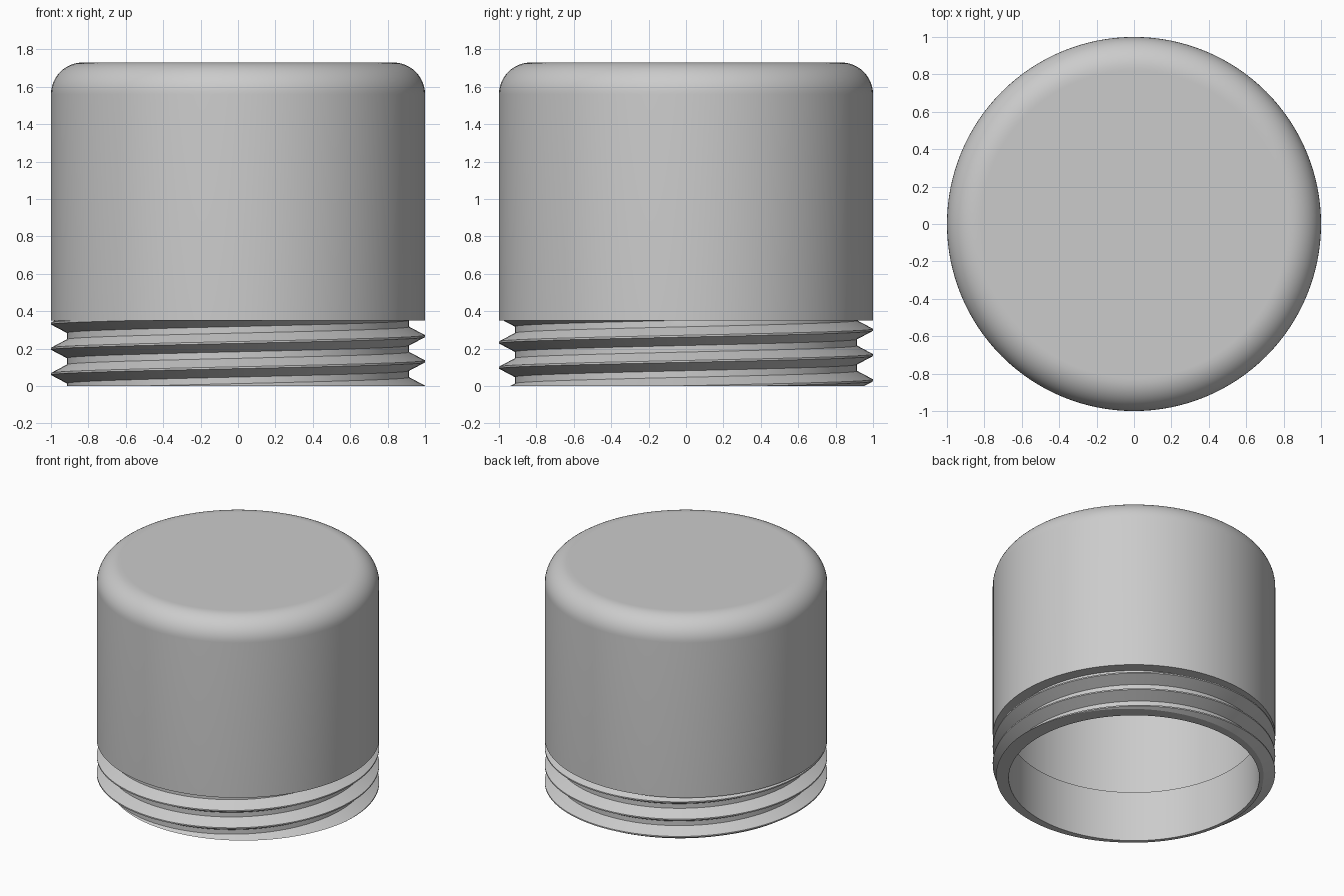
import bpy, bmesh
from math import pi, sin, cos

cube = bpy.data.objects.get("Cube")
if cube:
    bpy.data.objects.remove(cube, do_unlink=True)

SEGMENTS = 128
PITCH = 0.135
ROOT, CREST = 0.915, 1.0      # thread radii
BORE = 0.887                  # inside radius of the neck
LEDGE = 0.35                  # underside of the cap body
WALL = 0.045                  # wall thickness of the cap body
HEIGHT = 1.73

grey = bpy.data.materials.new("plain grey")
grey.use_nodes = True
grey.diffuse_color = (0.6, 0.6, 0.6, 1)
grey.node_tree.nodes["Principled BSDF"].inputs["Base Color"].default_value = (0.6, 0.6, 0.6, 1)


def revolve(name, profile, closed):
    """Sweep profile(angle) -> [(radius, z)] once round the z axis."""
    bm = bmesh.new()
    columns = []
    for i in range(SEGMENTS + 1):
        a = 2 * pi * i / SEGMENTS
        columns.append([bm.verts.new((r * cos(a), r * sin(a), z)) for r, z in profile(a)])
    count = len(columns[0])
    for left, right in zip(columns, columns[1:]):
        for j in range(count if closed else count - 1):
            k = (j + 1) % count
            bm.faces.new((left[j], right[j], right[k], left[k]))
    bmesh.ops.remove_doubles(bm, verts=bm.verts, dist=1e-5)
    bmesh.ops.recalc_face_normals(bm, faces=bm.faces)
    mesh = bpy.data.meshes.new(name)
    bm.to_mesh(mesh)
    bm.free()
    mesh.materials.append(grey)
    obj = bpy.data.objects.new(name, mesh)
    bpy.context.collection.objects.link(obj)
    bpy.ops.object.select_all(action='DESELECT')
    obj.select_set(True)
    bpy.context.view_layer.objects.active = obj
    bpy.ops.object.shade_smooth_by_angle(angle=pi / 9)
    return obj


def dome(radius, top, fillet, steps=12):
    """Rounded shoulder from the side wall up to the centre of a flat top."""
    points = []
    for s in range(steps + 1):
        t = pi / 2 * s / steps
        points.append((radius - fillet + fillet * cos(t), top - fillet + fillet * sin(t)))
    return points + [(radius - fillet - 0.01, top), (0, top)]


# Thin-walled cap body with rounded shoulders and an inward ledge at its foot
def cap_profile(angle):
    inside = dome(1 - WALL, HEIGHT - WALL, 0.17 - WALL)
    ledge = [(1 - WALL, LEDGE + WALL), (0.905, LEDGE + WALL), (0.905, LEDGE), (1, LEDGE)]
    return inside[::-1] + ledge + dome(1, HEIGHT, 0.17)


# Neck sleeve with a right-handed thread, trimmed flat at both ends
def neck_profile(angle):
    points = [(0.905, LEDGE + WALL), (BORE, LEDGE + WALL), (BORE, 0)]
    for turn in range(-4, 3):
        crest = 0.267 + PITCH * (angle / (2 * pi) + turn)
        for offset in (-0.05, -0.005, 0.005, 0.05):
            z = min(max(crest + offset, 0), LEDGE)
            d = abs((z - crest + PITCH / 2) % PITCH - PITCH / 2)
            slope = (d - 0.005) / 0.045
            r = CREST - (CREST - ROOT) * min(max(slope, 0), 1)
            points.append((r, z))
    return points


revolve("cap_body", cap_profile, closed=False)
revolve("threaded_neck", neck_profile, closed=True)
